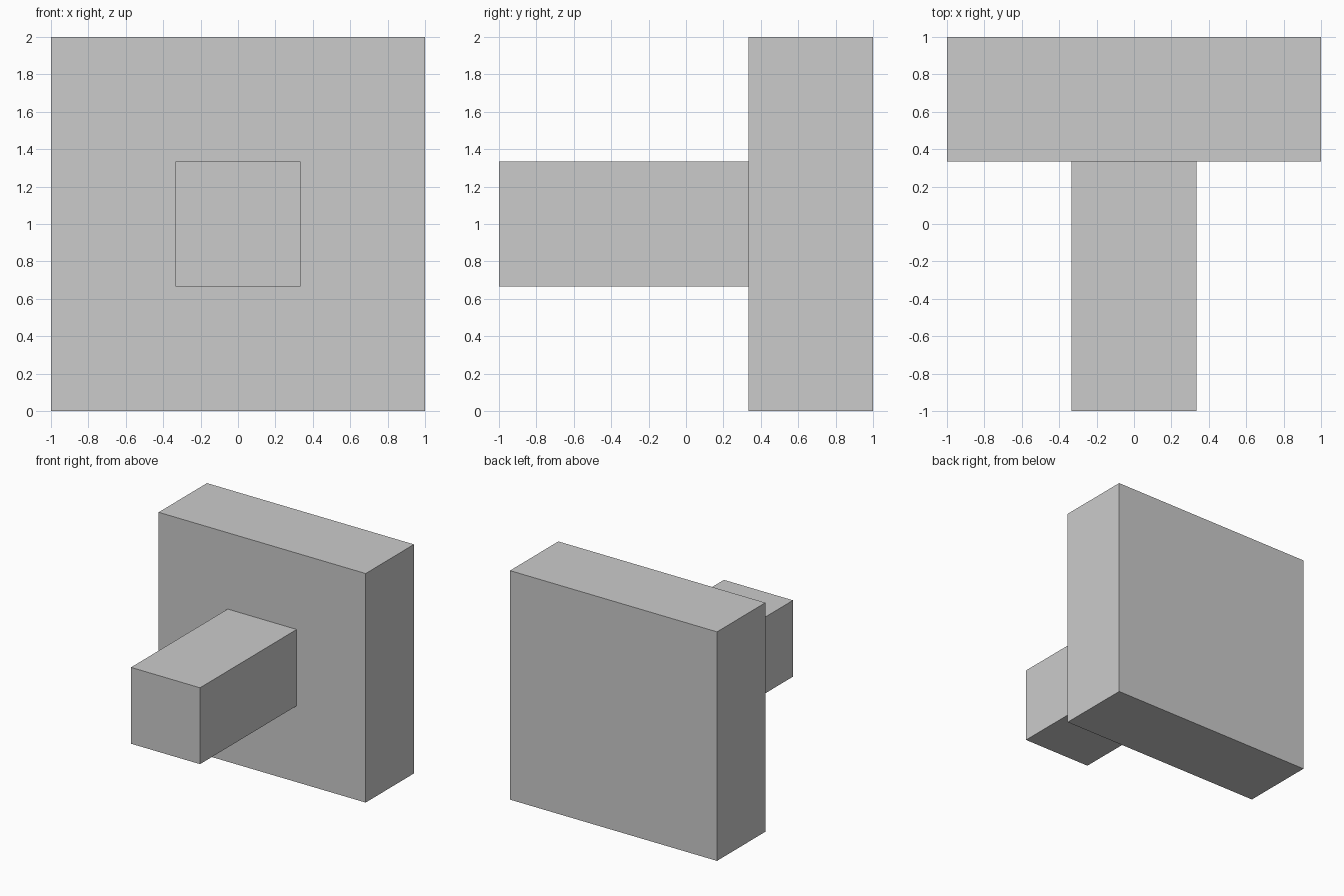
import bpy, bmesh
from mathutils import Matrix, Vector

if "Cube" in bpy.data.objects:
    bpy.data.objects.remove(bpy.data.objects["Cube"])

T = 2 / 3  # plate thickness and bar width

bm = bmesh.new()

# Square back plate
bmesh.ops.create_cube(bm, size=1, matrix=Matrix.Translation((0, 1 - T / 2, 1))
                      @ Matrix.Diagonal((2, T, 2, 1)))

# Square bar: inset the front face and pull it forward
bm.normal_update()
front = min(bm.faces, key=lambda f: f.normal.y)
bmesh.ops.inset_region(bm, faces=[front], thickness=T, use_even_offset=True)
bar = bmesh.ops.extrude_discrete_faces(bm, faces=[front])["faces"][0]
bmesh.ops.translate(bm, verts=bar.verts[:], vec=Vector((0, -2 * T, 0)))
bmesh.ops.recalc_face_normals(bm, faces=bm.faces[:])

mesh = bpy.data.meshes.new("plate_with_bar")
bm.to_mesh(mesh)
bm.free()
bpy.context.collection.objects.link(bpy.data.objects.new("plate_with_bar", mesh))
